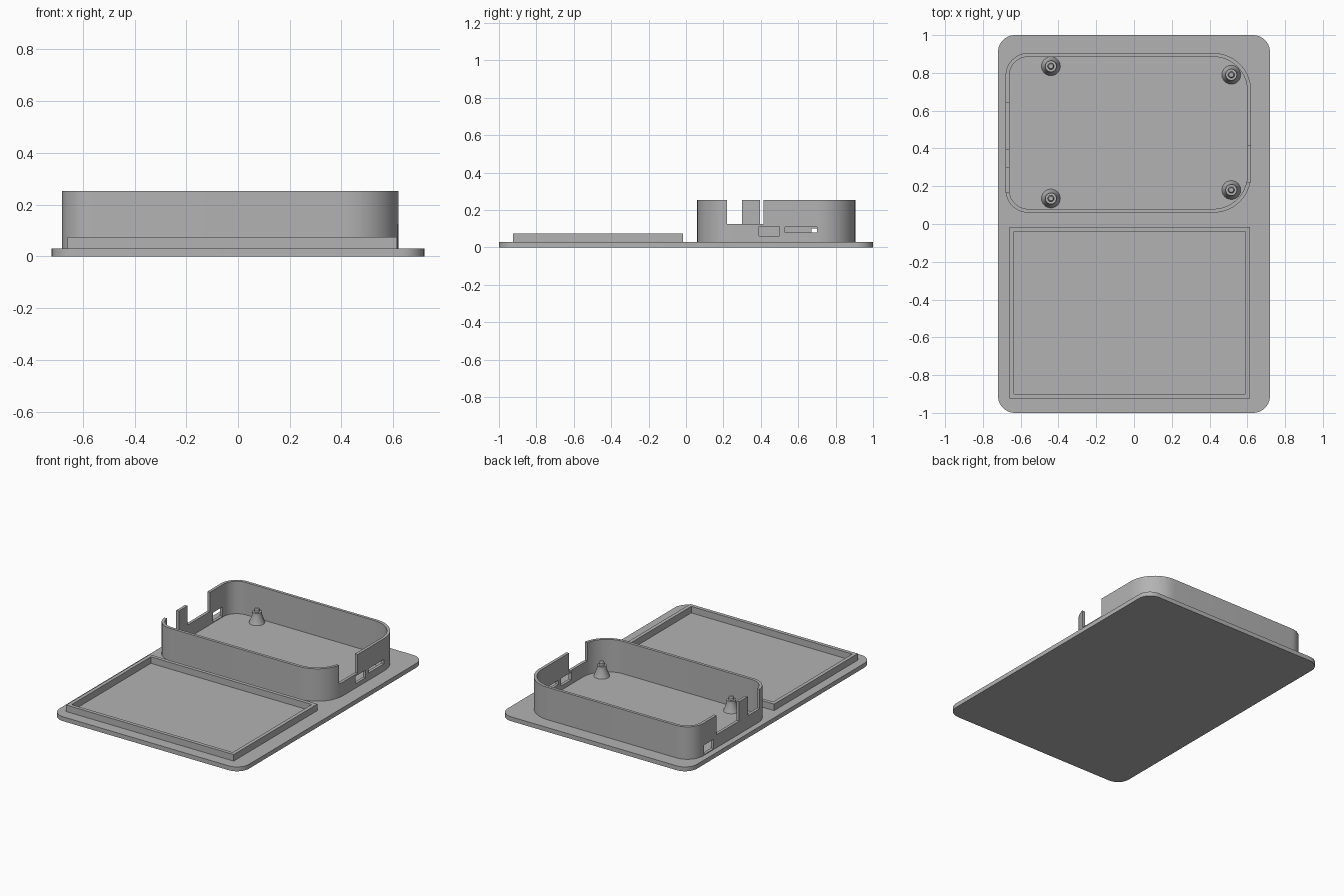
import bpy, bmesh, math

cube = bpy.data.objects.get("Cube")
if cube:
    bpy.data.objects.remove(cube, do_unlink=True)

grey = bpy.data.materials.new("plain grey")
grey.use_nodes = True
colour = (0.45, 0.45, 0.45, 1)
grey.diffuse_color = colour
grey.node_tree.nodes["Principled BSDF"].inputs["Base Color"].default_value = colour

FLOOR = 0.03


def finish(name, bm, smooth=True):
    bmesh.ops.recalc_face_normals(bm, faces=bm.faces)
    mesh = bpy.data.meshes.new(name)
    bm.to_mesh(mesh)
    bm.free()
    mesh.materials.append(grey)
    obj = bpy.data.objects.new(name, mesh)
    bpy.context.collection.objects.link(obj)
    if smooth:
        smooth_sharp(obj)
    return obj


def smooth_sharp(obj):
    bpy.ops.object.select_all(action="DESELECT")
    obj.select_set(True)
    bpy.context.view_layer.objects.active = obj
    bpy.ops.object.shade_smooth_by_angle(angle=math.radians(30))


def outline(x0, x1, y0, y1, r_left, r_right, steps=14):
    """Rectangle outline with separate radii on its -x and +x corners."""
    points = []
    corners = [(x1, y1, r_right, -1, -1), (x0, y1, r_left, 1, -1),
               (x0, y0, r_left, 1, 1), (x1, y0, r_right, -1, 1)]
    for q, (x, y, r, sx, sy) in enumerate(corners):
        if r <= 0:
            points.append((x, y))
            continue
        for i in range(steps + 1):
            a = math.pi / 2 * (q + i / steps)
            points.append((x + sx * r + r * math.cos(a), y + sy * r + r * math.sin(a)))
    return points


def slab(name, points, z0, z1):
    bm = bmesh.new()
    low, high = [[bm.verts.new((x, y, z)) for x, y in points] for z in (z0, z1)]
    bm.faces.new(low)
    bm.faces.new(high)
    for i in range(len(points)):
        j = (i + 1) % len(points)
        bm.faces.new((low[i], low[j], high[j], high[i]))
    return finish(name, bm)


def ring(name, outer, inner, z0, z1):
    bm = bmesh.new()
    loops = [[bm.verts.new((x, y, z)) for x, y in pts]
             for pts, z in ((outer, z0), (outer, z1), (inner, z1), (inner, z0))]
    n = len(outer)
    for k in range(4):
        a, b = loops[k], loops[(k + 1) % 4]
        for i in range(n):
            j = (i + 1) % n
            bm.faces.new((a[i], a[j], b[j], b[i]))
    return finish(name, bm)


def cut(obj, x, y0, y1, z0, z1):
    """Cut a rectangular opening through the side wall at x."""
    w = 0.08
    cutter = slab("cutter", outline(x - w, x + w, y0, y1, 0, 0), z0, z1)
    cutter.hide_render = True
    mod = obj.modifiers.new("opening", "BOOLEAN")
    mod.operation = "DIFFERENCE"
    mod.solver = "EXACT"
    mod.object = cutter
    bpy.context.view_layer.objects.active = obj
    bpy.ops.object.modifier_apply(modifier=mod.name)
    bpy.data.objects.remove(cutter, do_unlink=True)


def standoff(name, x, y):
    """Tapered support with a shoulder and a locating pin."""
    profile = [(0.05, FLOOR), (0.03, 0.085), (0.03, 0.105), (0.017, 0.105),
               (0.017, 0.123), (0.012, 0.13)]
    bm = bmesh.new()
    sides = 24
    rows = [[bm.verts.new((x + r * math.cos(2 * math.pi * i / sides),
                           y + r * math.sin(2 * math.pi * i / sides), z))
             for i in range(sides)] for r, z in profile]
    for a, b in zip(rows, rows[1:]):
        for i in range(sides):
            j = (i + 1) % sides
            bm.faces.new((a[i], a[j], b[j], b[i]))
    bm.faces.new(rows[0])
    bm.faces.new(rows[-1])
    return finish(name, bm)


# Base plate
slab("base_plate", outline(-0.72, 0.72, -1, 1, 0.09, 0.09), 0, FLOOR)

# Shallow rectangular lip at the front
ring("lid_lip", outline(-0.66, 0.615, -0.925, -0.015, 0, 0),
     outline(-0.635, 0.59, -0.9, -0.04, 0, 0), FLOOR, 0.075)

# Tall rounded enclosure wall
wall = ring("enclosure_wall", outline(-0.68, 0.62, 0.06, 0.905, 0.12, 0.2),
            outline(-0.66, 0.6, 0.08, 0.885, 0.1, 0.18), FLOOR, 0.253)

# Openings: +x side notch, port and slot; -x side notches and port
LEFT, RIGHT = 0.62, -0.68
cut(wall, LEFT, 0.22, 0.415, 0.125, 0.4)
cut(wall, LEFT, 0.39, 0.5, 0.06, 0.112)
cut(wall, LEFT, 0.53, 0.7, 0.08, 0.11)
cut(wall, RIGHT, 0.17, 0.3, 0.12, 0.4)
cut(wall, RIGHT, 0.395, 0.64, 0.12, 0.4)
cut(wall, RIGHT, 0.67, 0.775, 0.035, 0.1)
smooth_sharp(wall)

# Board supports
for name, x, y in (("back_right", -0.44, 0.835), ("front_right", -0.44, 0.135),
                   ("back_left", 0.515, 0.79), ("front_left", 0.515, 0.18)):
    standoff(name + "_standoff", x, y)
